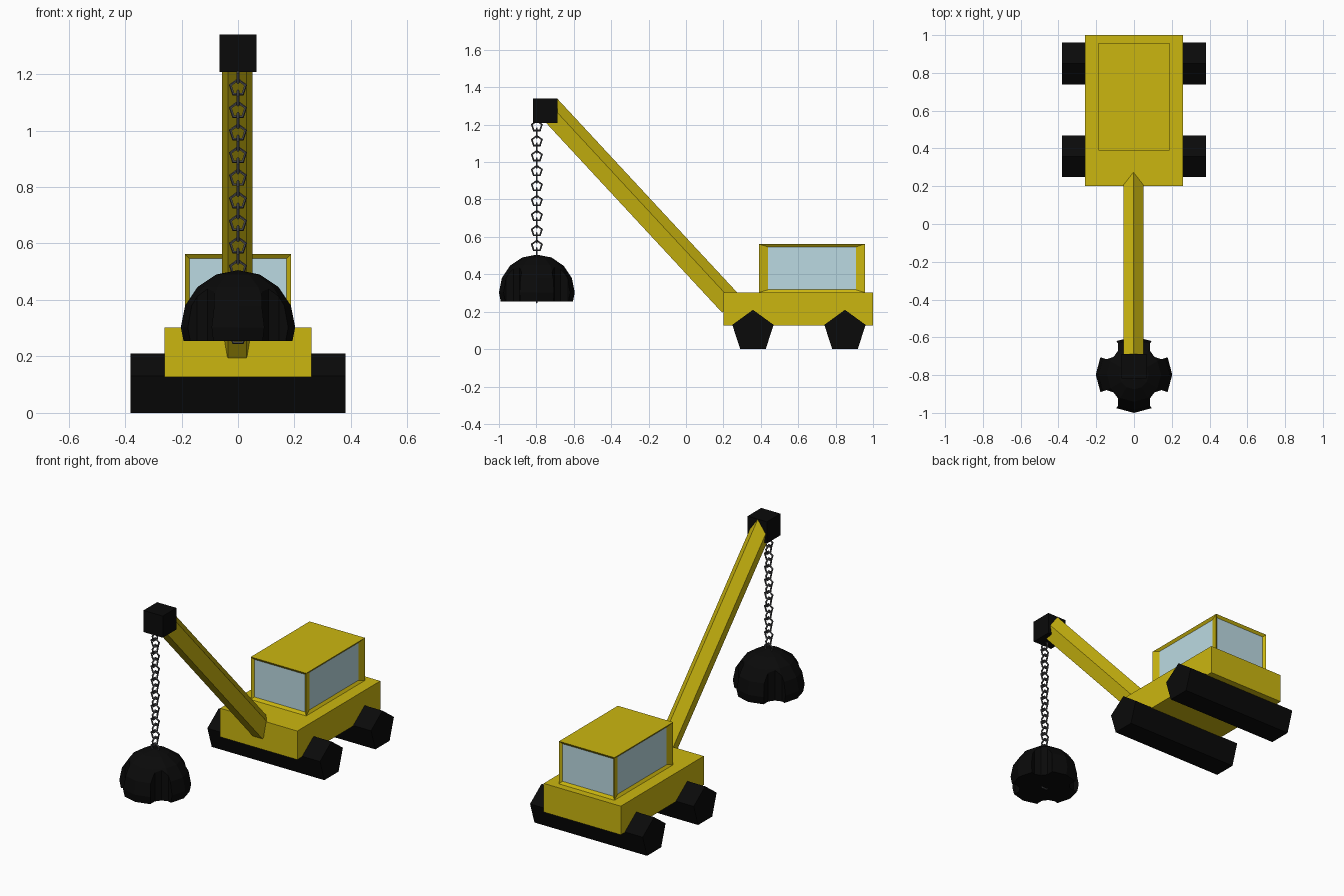
import bpy, bmesh
from math import sin, cos, pi, radians
from mathutils import Vector, Matrix

if "Cube" in bpy.data.objects:
    bpy.data.objects.remove(bpy.data.objects["Cube"])


def material(name, rgb):
    m = bpy.data.materials.new(name)
    m.diffuse_color = (*rgb, 1)
    m.use_nodes = True
    m.node_tree.nodes["Principled BSDF"].inputs["Base Color"].default_value = m.diffuse_color
    return m


YELLOW = material("yellow_paint", (0.6, 0.47, 0.005))
BLACK = material("black", (0.003, 0.003, 0.003))
GLASS = material("glass", (0.5, 0.7, 0.76))
STEEL = material("steel", (0.08, 0.08, 0.085))


def finish(name, bm, *mats):
    bmesh.ops.recalc_face_normals(bm, faces=bm.faces[:])
    me = bpy.data.meshes.new(name)
    bm.to_mesh(me)
    bm.free()
    for m in mats:
        me.materials.append(m)
    ob = bpy.data.objects.new(name, me)
    bpy.context.collection.objects.link(ob)
    return ob


def box_bm(lo, hi):
    lo, hi = Vector(lo), Vector(hi)
    bm = bmesh.new()
    bmesh.ops.create_cube(bm, size=1, matrix=Matrix.Translation((lo + hi) / 2)
                          @ Matrix.Diagonal((*(hi - lo), 1)))
    return bm


def pentagon_bar(name, a, b, up, side, mat):
    """Five-sided bar from a to b; up and side are the scaled profile axes."""
    bm = bmesh.new()
    rings = [[bm.verts.new(p + up * cos(t) + side * sin(t))
              for t in (2 * pi * k / 5 for k in range(5))] for p in (a, b)]
    bm.faces.new(rings[0])
    bm.faces.new(rings[1])
    for k in range(5):
        j = (k + 1) % 5
        bm.faces.new((rings[0][k], rings[0][j], rings[1][j], rings[1][k]))
    return finish(name, bm, mat)


# Chassis
finish("chassis", box_bm((-0.26, 0.2, 0.127), (0.26, 1.0, 0.302)), YELLOW)

# Cab with recessed windows on four sides
bm = box_bm((-0.187, 0.39, 0.302), (0.187, 0.957, 0.562))
bm.normal_update()
walls = [f for f in bm.faces if abs(f.normal.z) < 0.5]
bmesh.ops.inset_individual(bm, faces=walls, thickness=0.022, depth=-0.012)
bm.normal_update()
for f in walls:
    f.material_index = 1
    if abs(f.normal.x) > 0.5:
        for v in f.verts:
            v.co.y = 0.6735 + (v.co.y - 0.6735) * 0.88
finish("cab", bm, YELLOW, GLASS)

# Full-width wheel rollers
for name, y in (("front_wheels", 0.358), ("rear_wheels", 0.85)):
    pentagon_bar(name, Vector((-0.38, y, 0.094)), Vector((0.38, y, 0.094)),
                 Vector((0, 0, 0.116)), Vector((0, 0.116, 0)), BLACK)

# Boom, placed by its top ridge
ridge_top, ridge_low = Vector((-0.003, -0.687, 1.338)), Vector((-0.003, 0.29, 0.285))
d = (ridge_low - ridge_top).normalized()
up = Vector((0, -d.z, d.y)) * 0.073
pentagon_bar("boom", ridge_top - up, ridge_low - up, up, Vector((0.0563, 0, 0)), YELLOW)

# Boom head
finish("boom_head", box_bm((-0.065, -0.818, 1.208), (0.065, -0.687, 1.34)), BLACK)

# Chain of alternating five-sided links
CY = -0.7975
bm = bmesh.new()
for i in range(24):
    c = Vector((0, CY, 1.192 - 0.04 * i))
    across, normal = Vector((0, 1, 0)), Vector((1, 0, 0))
    if i % 2:
        across, normal = normal, across
    rings = []
    for k in range(5):
        t = 2 * pi * k / 5
        out = Vector((0, 0, cos(t))) + across * sin(t)
        rings.append([bm.verts.new(c + out * (0.028 + 0.006 * cos(s)) + normal * 0.005 * sin(s))
                      for s in (2 * pi * m / 5 for m in range(5))])
    for k in range(5):
        for m in range(5):
            n, j = (m + 1) % 5, (k + 1) % 5
            bm.faces.new((rings[k][m], rings[k][n], rings[j][n], rings[j][m]))
finish("chain", bm, STEEL)

# Grab: faceted dome with a flat base
bm = bmesh.new()
center = Vector((0, CY, 0.303))
bmesh.ops.create_uvsphere(bm, u_segments=12, v_segments=8, radius=0.2025,
                          matrix=Matrix.Translation(center))
cut = bmesh.ops.bisect_plane(bm, geom=bm.verts[:] + bm.edges[:] + bm.faces[:],
                             plane_co=(0, 0, 0.255), plane_no=(0, 0, -1), clear_outer=True)
bmesh.ops.contextual_create(bm, geom=[e for e in cut["geom_cut"] if isinstance(e, bmesh.types.BMEdge)])
grab = finish("grab", bm, BLACK)

# Four diagonal scoops that leave the claws
bm = bmesh.new()
for k in range(4):
    a = radians(45 + 90 * k)
    pos = center + Vector((cos(a), sin(a), 0)) * 0.206
    bmesh.ops.create_cone(bm, cap_ends=True, segments=10, radius1=0.064, radius2=0.064,
                          depth=0.6, matrix=Matrix.Translation(pos))
cutter = finish("scoop_cutter", bm, BLACK)
cutter.hide_render = True
mod = grab.modifiers.new("scoops", "BOOLEAN")
mod.operation, mod.object, mod.solver = "DIFFERENCE", cutter, "EXACT"
bpy.context.view_layer.objects.active = grab
bpy.ops.object.modifier_apply(modifier=mod.name)
bpy.data.objects.remove(cutter)
